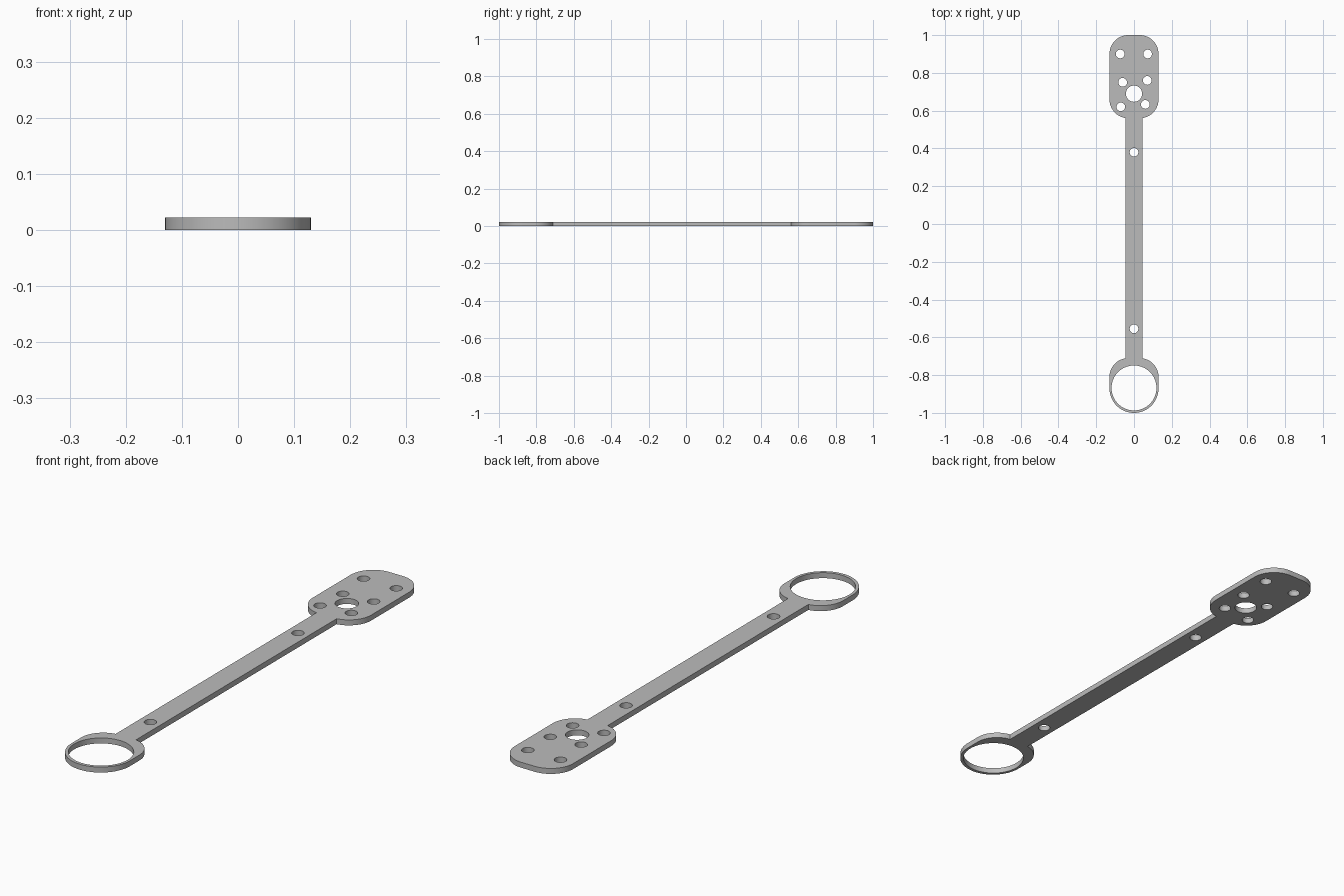
import bpy, bmesh, math
from math import pi, cos, sin

cube = bpy.data.objects.get("Cube")
if cube:
    bpy.data.objects.remove(cube, do_unlink=True)

THICK = 0.022
ARM = 0.045       # half width of the arm
HALF = 0.13       # half width of both ends
CORNER = 0.1      # corner radius


def arc(cx, cy, r, a0, a1, n):
    return [(cx + r * cos(a0 + (a1 - a0) * i / n),
             cy + r * sin(a0 + (a1 - a0) * i / n)) for i in range(n + 1)]


def circle(cx, cy, r, n=40):
    return arc(cx, cy, r, 0, 2 * pi, n)[:-1]


# Right half of the outline, from the ring's tip up to the plate's end
inset = HALF - CORNER
meet = math.acos((ARM - inset) / CORNER)   # where a corner meets the arm
half = arc(0, -0.87, HALF, -pi / 2, 0, 24)
half += arc(inset, -0.81, CORNER, 0, meet, 14)
half += arc(inset, 0.66, CORNER, -meet, 0, 14)
half += arc(inset, 0.9, CORNER, 0, pi / 2, 14)
outline = half + [(-x, y) for x, y in reversed(half[1:])]

# Ring opening, hub hole, then the screw holes
loops = [outline, circle(0, -0.868, 0.119, 64), circle(0, 0.69, 0.043)]
screws = [(-0.073, 0.9), (0.072, 0.9), (-0.06, 0.75), (0.07, 0.76),
          (-0.07, 0.62), (0.06, 0.633), (0, 0.38), (0, -0.555)]
loops += [circle(x, y, 0.023, 32) for x, y in screws]

# Fill the outline around the holes and give it thickness
bm = bmesh.new()
for pts in loops:
    verts = [bm.verts.new((x, y, 0)) for x, y in pts]
    for i, v in enumerate(verts):
        bm.edges.new((verts[i - 1], v))
bmesh.ops.triangle_fill(bm, edges=bm.edges[:], use_beauty=True, normal=(0, 0, 1))
bmesh.ops.dissolve_limit(bm, angle_limit=0.01, verts=[], edges=bm.edges[:])
ext = bmesh.ops.extrude_face_region(bm, geom=bm.faces[:], use_keep_orig=True)
top = [g for g in ext["geom"] if isinstance(g, bmesh.types.BMVert)]
bmesh.ops.translate(bm, verts=top, vec=(0, 0, THICK))
bmesh.ops.recalc_face_normals(bm, faces=bm.faces[:])
mesh = bpy.data.meshes.new("mounting_arm")
bm.to_mesh(mesh)
bm.free()

arm = bpy.data.objects.new("mounting_arm", mesh)
bpy.context.collection.objects.link(arm)

grey = bpy.data.materials.new("plain_grey")
grey.use_nodes = True
color = (0.5, 0.5, 0.5, 1)
grey.diffuse_color = color
grey.node_tree.nodes["Principled BSDF"].inputs["Base Color"].default_value = color
mesh.materials.append(grey)

bpy.context.view_layer.objects.active = arm
arm.select_set(True)
bpy.ops.object.shade_smooth_by_angle(angle=math.radians(30))
